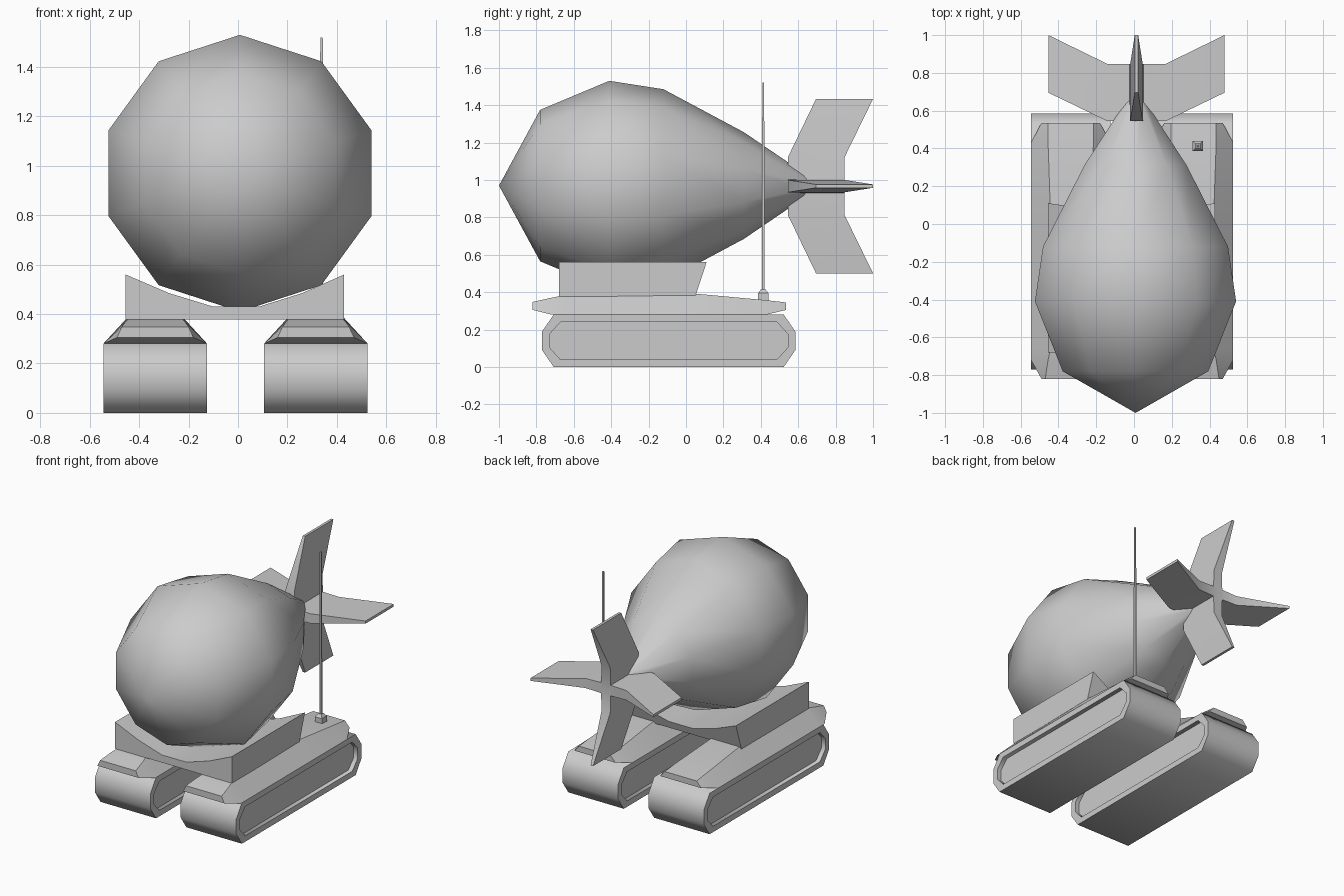
import bpy, bmesh, math
from mathutils import Vector

if "Cube" in bpy.data.objects:
    bpy.data.objects.remove(bpy.data.objects["Cube"])


def loft(name, rings, angle=60):
    """Skin a list of equal-length closed rings and cap both ends."""
    bm = bmesh.new()
    vs = [[bm.verts.new(p) for p in ring] for ring in rings]
    n = len(vs[0])
    for a, b in zip(vs, vs[1:]):
        for i in range(n):
            j = (i + 1) % n
            bm.faces.new((a[i], a[j], b[j], b[i]))
    bm.faces.new(vs[0])
    bm.faces.new(vs[-1])
    bmesh.ops.remove_doubles(bm, verts=bm.verts, dist=0.0005)
    bmesh.ops.recalc_face_normals(bm, faces=bm.faces)
    me = bpy.data.meshes.new(name)
    bm.to_mesh(me)
    bm.free()
    ob = bpy.data.objects.new(name, me)
    bpy.context.collection.objects.link(ob)
    bpy.ops.object.select_all(action='DESELECT')
    ob.select_set(True)
    bpy.context.view_layer.objects.active = ob
    bpy.ops.object.shade_smooth_by_angle(angle=math.radians(angle))
    return ob


# Teardrop body: ten-sided lathe along y
profile = [(-1.0, 0.0), (-0.78, 0.405), (-0.41, 0.56), (-0.12, 0.515),
           (0.31, 0.285), (0.64, 0.06), (0.71, 0.0)]
rings = []
for y, r in profile:
    rings.append([(0.008 + r * math.sin(k * math.tau / 10), y,
                   0.97 + r * math.cos(k * math.tau / 10)) for k in range(10)])
loft("body", rings, 75)

# Four swept tail fins, thick at the root and thin at the tip
for k in range(4):
    a = k * math.pi / 2
    out = Vector((math.cos(a), 0, math.sin(a)))
    side = Vector((-math.sin(a), 0, math.cos(a)))
    centre = Vector((0.013, 0, 0.967))
    rings = []
    for r, y0, y1, h in [(0, 0.545, 0.848, 0.037), (0.155, 0.545, 0.848, 0.033),
                         (0.466, 0.695, 1.0, 0.009)]:
        rings.append([centre + out * r + side * s + Vector((0, y, 0))
                      for y, s in [(y0, -h), (y1, -h), (y1, h), (y0, h)]])
    loft(f"tail_fin_{k + 1}", rings, 40)

# Cradle with a dished top and a raked back end
top = [(-0.455, 0.56), (-0.28, 0.485), (-0.1, 0.43), (0.085, 0.43),
       (0.26, 0.485), (0.43, 0.56)]
section = [(-0.455, 0.378)] + top + [(0.43, 0.378)]
front = [(x, -0.68, z) for x, z in section]
back = [(x, 0.05 + 0.06 * (z - 0.378) / 0.182, z) for x, z in section]
loft("cradle", [front, back], 40)

# Tracks with recessed side panels, and the fenders above them
y_mid, z_mid = -0.0925, 0.14
track = [(-0.677, 0.05), (-0.677, -0.05), (-0.615, -0.14), (0.615, -0.14),
         (0.677, -0.05), (0.677, 0.05), (0.615, 0.14), (-0.615, 0.14)]
for label, cx in (("left", -0.335), ("right", 0.315)):
    rings = []
    for dx, inset in [(-0.18, 0.04), (-0.21, 0.04), (-0.21, 0),
                      (0.21, 0), (0.21, 0.04), (0.18, 0.04)]:
        sy, sz = 1 - inset / 0.677, 1 - inset / 0.14
        rings.append([(cx + dx, y_mid + y * sy, z_mid + z * sz) for y, z in track])
    loft(f"{label}_track", rings)

    # Stations: y, lower half width, upper half width, bottom z, top z
    stations = [(-0.82, 0.155, 0.135, 0.305, 0.348), (-0.72, 0.21, 0.12, 0.28, 0.37),
                (-0.66, 0.21, 0.107, 0.28, 0.382), (0.05, 0.21, 0.107, 0.28, 0.392),
                (0.43, 0.21, 0.12, 0.28, 0.357), (0.535, 0.155, 0.12, 0.305, 0.345)]
    rings = [[(cx - w, y, z0), (cx + w, y, z0), (cx + t, y, z1), (cx - t, y, z1)]
             for y, w, t, z0, z1 in stations]
    loft(f"{label}_fender", rings, 35)


# Antenna: square rod on a small tapered base
def square(h, z):
    return [(0.338 + sx * h, 0.413 + sy * h, z)
            for sx, sy in ((-1, -1), (1, -1), (1, 1), (-1, 1))]


loft("antenna_base", [square(0.027, 0.34), square(0.027, 0.395), square(0.012, 0.415)], 20)
loft("antenna_rod", [square(0.007, 0.40), square(0.005, 1.52)], 20)
